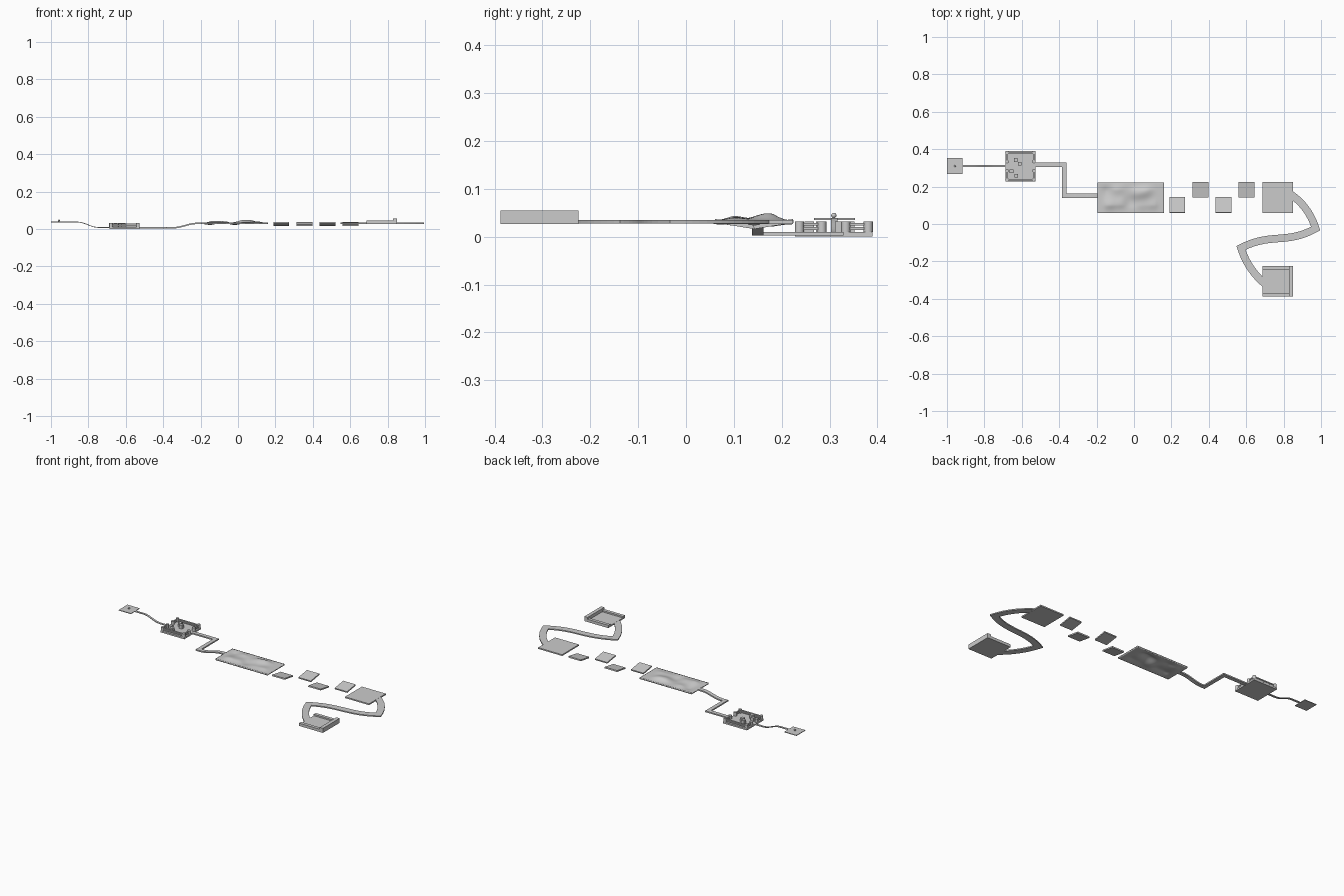
import bpy, bmesh, math
from mathutils import Vector

if "Cube" in bpy.data.objects:
    bpy.data.objects.remove(bpy.data.objects["Cube"])


def box(name, x0, x1, y0, y1, z0, z1, tilt=0):
    bpy.ops.mesh.primitive_cube_add(size=1, location=((x0 + x1) / 2, (y0 + y1) / 2, (z0 + z1) / 2))
    o = bpy.context.object
    o.name = name
    o.scale = (x1 - x0, y1 - y0, z1 - z0)
    o.rotation_euler.x = tilt
    return o


def ribbon(name, pts, width, thick):
    """Sweep a flat rectangle along top-surface points, mitring the corners."""
    bm = bmesh.new()
    rings = []
    pts = [Vector(p) for p in pts]
    for i, p in enumerate(pts):
        a = (p - pts[i - 1]).xy.normalized() if i else None
        b = (pts[i + 1] - p).xy.normalized() if i < len(pts) - 1 else None
        a, b = a or b, b or a
        t = (a + b).normalized()
        h = width / 2 / max(t.dot(a), 0.4)
        n = Vector((-t.y, t.x, 0)) * h
        d = Vector((0, 0, -thick))
        rings.append([bm.verts.new(v) for v in (p + n, p - n, p - n + d, p + n + d)])
    for r, s in zip(rings, rings[1:]):
        for k in range(4):
            bm.faces.new((r[k], r[(k + 1) % 4], s[(k + 1) % 4], s[k]))
    bm.faces.new(rings[0])
    bm.faces.new(rings[-1][::-1])
    bmesh.ops.recalc_face_normals(bm, faces=bm.faces)
    me = bpy.data.meshes.new(name)
    bm.to_mesh(me)
    bm.free()
    o = bpy.data.objects.new(name, me)
    bpy.context.collection.objects.link(o)
    return o


def bezier(a, b, c, d, n=14):
    return [tuple((1 - t) ** 3 * a[k] + 3 * t * (1 - t) ** 2 * b[k] + 3 * t * t * (1 - t) * c[k] + t ** 3 * d[k]
                  for k in range(2)) for t in (i / n for i in range(n + 1))]


def ease(x0, z0, x1, z1, y, n=10):
    return [(x0 + (x1 - x0) * i / n, y, z0 + (z1 - z0) * (0.5 - 0.5 * math.cos(math.pi * i / n)))
            for i in range(n + 1)]


# start platform with ball
box("start_platform", -1.0, -0.917, 0.268, 0.353, 0.035, 0.039)
bpy.ops.mesh.primitive_uv_sphere_add(segments=24, ring_count=12, radius=0.0055, location=(-0.958, 0.309, 0.0445))
bpy.context.object.name = "ball"
bpy.ops.object.shade_smooth()

# narrow descending track
ribbon("narrow_track", [(-0.917, 0.31, 0.039)] + ease(-0.86, 0.039, -0.745, 0.01, 0.31)
       + [(-0.685, 0.31, 0.01)], 0.013, 0.004)

# walled arena: floor, round posts, double rails and block obstacles
AX, AY, R = -0.607, 0.309, 0.081
box("arena_floor", AX - R, AX + R, AY - R, AY + R, 0.0, 0.01)
E = R - 0.009
for sx in (-1, 1):
    for y in (-E, -0.025, 0.025, E):
        bpy.ops.mesh.primitive_cylinder_add(vertices=24, radius=0.0095, depth=0.022,
                                            location=(AX + sx * E, AY + y, 0.021))
        bpy.context.object.name = "arena_post"
        bpy.ops.object.shade_smooth_by_angle()
for z in (0.014, 0.023):
    for s in (-1, 1):
        box("arena_rail_long", AX - E, AX + E, AY + s * E - 0.004, AY + s * E + 0.004, z, z + 0.006)
        for y0, y1 in ((-E, -0.025), (0.025, E)):
            box("arena_rail_short", AX + s * E - 0.004, AX + s * E + 0.004, AY + y0, AY + y1, z, z + 0.006)
for x, y in ((-0.632, 0.342), (-0.611, 0.322), (-0.655, 0.282), (-0.63, 0.258)):
    box("arena_block", x - 0.01, x + 0.01, y - 0.01, y + 0.01, 0.01, 0.032)

# zigzag ramp
ribbon("zigzag_ramp", [(-0.527, 0.317, 0.01), (-0.373, 0.317, 0.01), (-0.373, 0.15, 0.01)]
       + ease(-0.352, 0.01, -0.215, 0.034, 0.15) + [(-0.194, 0.15, 0.034)], 0.024, 0.008)

# bumpy field: displaced grid given thickness
bumps = [(-0.13, 0.1, 0.009), (-0.07, 0.11, 0.007), (-0.09, 0.19, 0.007), (0.02, 0.165, 0.011), (0.065, 0.175, 0.012),
         (-0.02, 0.12, -0.006), (-0.15, 0.18, -0.005), (0.1, 0.1, 0.006), (0.04, 0.09, 0.004)]
bpy.ops.mesh.primitive_grid_add(x_subdivisions=64, y_subdivisions=30, size=1, location=(0, 0, 0))
field = bpy.context.object
field.name = "bumpy_field"
for v in field.data.vertices:
    u, w = v.co.x, v.co.y
    x, y = -0.017 + u * 0.355, 0.14 + w * 0.165
    fade = min(1, (0.5 - abs(u)) * 8) * min(1, (0.5 - abs(w)) * 4)
    z = sum(h * math.exp(-((x - a) ** 2 + (y - b) ** 2) / 0.0012) for a, b, h in bumps)
    v.co = (x, y, 0.034 + z * fade)
bpy.ops.object.shade_smooth_by_angle()
m = field.modifiers.new("thickness", "SOLIDIFY")
m.thickness = 0.008
m.offset = -1

# tilted stepping tiles, alternating sides
for i, x in enumerate((0.232, 0.355, 0.478, 0.602)):
    s = i % 2
    y = 0.183 if s else 0.102
    box("stepping_tile", x - 0.042, x + 0.042, y - 0.042, y + 0.042, 0.0225, 0.0305,
        math.radians(9 if s else -9))

# landing platform
box("landing_platform", 0.687, 0.85, 0.06, 0.224, 0.027, 0.035)

# winding path with sharp corners
A, B, C, D = (0.835, 0.16), (0.971, -0.024), (0.572, -0.128), (0.7, -0.32)
path = (bezier(A, (0.905, 0.115), (0.95, 0.045), B) + bezier(B, (0.82, -0.11), (0.73, -0.045), C)[1:]
        + bezier(C, (0.595, -0.2), (0.635, -0.265), D)[1:])
ribbon("winding_path", [(x, y, 0.0345) for x, y in path], 0.04, 0.007)

# finish tray
box("finish_floor", 0.687, 0.85, -0.388, -0.225, 0.027, 0.035)
for y0, y1 in ((-0.388, -0.368), (-0.245, -0.225)):
    box("finish_side_wall", 0.687, 0.83, y0, y1, 0.034, 0.044)
box("finish_end_wall", 0.828, 0.85, -0.388, -0.225, 0.034, 0.055)
